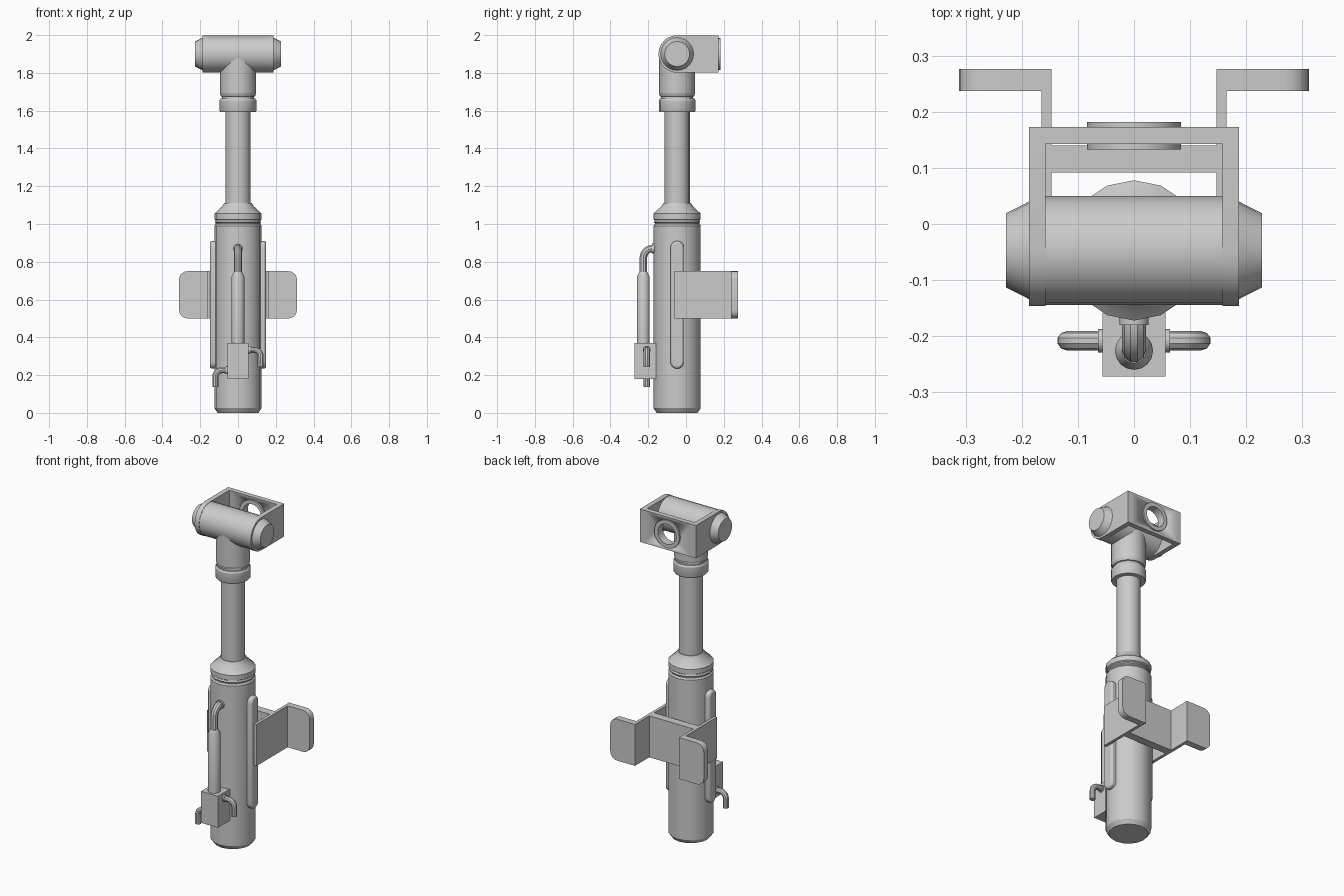
import bpy, bmesh
from math import sin, cos, pi
from mathutils import Matrix, Vector

if "Cube" in bpy.data.objects:
    bpy.data.objects.remove(bpy.data.objects["Cube"])

CY = -0.047                      # y of the main axis


def finish(name, bm, bevel=0):
    bmesh.ops.recalc_face_normals(bm, faces=bm.faces)
    me = bpy.data.meshes.new(name)
    bm.to_mesh(me)
    bm.free()
    ob = bpy.data.objects.new(name, me)
    bpy.context.collection.objects.link(ob)
    if bevel:
        m = ob.modifiers.new("bevel", 'BEVEL')
        m.width, m.segments, m.limit_method = bevel, 2, 'ANGLE'
        m.angle_limit = 0.8
    smooth(ob)
    return ob


def smooth(ob):
    bpy.ops.object.select_all(action='DESELECT')
    ob.select_set(True)
    bpy.context.view_layer.objects.active = ob
    bpy.ops.object.shade_smooth_by_angle(angle=0.52)


def lathe(name, profile, centre, axis='z', seg=16, closed=False):
    """Revolve (radius, height) points round an axis through centre."""
    rot = {'z': Matrix(), 'x': Matrix.Rotation(pi / 2, 4, 'Y'),
           'y': Matrix.Rotation(-pi / 2, 4, 'X')}[axis]
    mat = Matrix.Translation(centre) @ rot
    bm = bmesh.new()
    rings = [[bm.verts.new(mat @ Vector((r * cos(2 * pi * i / seg), r * sin(2 * pi * i / seg), h)))
              for i in range(seg)] for r, h in profile]
    pairs = list(zip(rings, rings[1:]))
    if closed:
        pairs.append((rings[-1], rings[0]))
    else:
        bm.faces.new(rings[0])
        bm.faces.new(rings[-1])
    for a, b in pairs:
        for i in range(seg):
            j = (i + 1) % seg
            bm.faces.new((a[i], a[j], b[j], b[i]))
    return finish(name, bm)


def prism(name, pts, lo, hi, axis, bevel=0):
    """Extrude a 2D outline from lo to hi along an axis."""
    put = {'x': lambda u, v, d: (d, u, v), 'y': lambda u, v, d: (u, d, v),
           'z': lambda u, v, d: (u, v, d)}[axis]
    bm = bmesh.new()
    a = [bm.verts.new(put(u, v, lo)) for u, v in pts]
    b = [bm.verts.new(put(u, v, hi)) for u, v in pts]
    bm.faces.new(a)
    bm.faces.new(b)
    for i in range(len(a)):
        j = (i + 1) % len(a)
        bm.faces.new((a[i], a[j], b[j], b[i]))
    return finish(name, bm, bevel)


def rect(u0, u1, v0, v1):
    return [(u0, v0), (u1, v0), (u1, v1), (u0, v1)]


def arc(u, v, r, a0, a1, n):
    return [(u + r * cos(a0 + (a1 - a0) * i / n), v + r * sin(a0 + (a1 - a0) * i / n))
            for i in range(n + 1)]


def pipe(name, start, corner, end, bend, r):
    """Round tube with one rounded elbow."""
    s, c, e = Vector(start), Vector(corner), Vector(end)
    d0, d1 = (s - c).normalized(), (e - c).normalized()
    o = c + (d0 + d1) * bend
    pts = [s] + [o - d1 * bend * cos(t * pi / 12) - d0 * bend * sin(t * pi / 12)
                 for t in range(7)] + [e]
    cu = bpy.data.curves.new(name, 'CURVE')
    cu.dimensions, cu.bevel_depth, cu.bevel_resolution = '3D', r, 3
    cu.use_fill_caps = True
    sp = cu.splines.new('POLY')
    sp.points.add(len(pts) - 1)
    for p, q in zip(sp.points, pts):
        p.co = (*q, 1)
    ob = bpy.data.objects.new(name, cu)
    bpy.context.collection.objects.link(ob)
    bpy.ops.object.select_all(action='DESELECT')
    ob.select_set(True)
    bpy.context.view_layer.objects.active = ob
    bpy.ops.object.convert(target='MESH')
    smooth(bpy.context.view_layer.objects.active)


# Main cylinder, end cap, rod and neck
lathe("cylinder_body", [(0.108, 0), (0.125, 0.025), (0.125, 0.99), (0.118, 1.0), (0.118, 1.005),
                        (0.122, 1.01), (0.118, 1.02), (0.125, 1.025), (0.125, 1.055),
                        (0.082, 1.095), (0.08, 1.1), (0.072, 1.112), (0.06, 1.112)], (0, CY, 0))
lathe("piston_rod", [(0.067, 1.08), (0.067, 1.62)], (0, CY, 0))
lathe("rod_collar", [(0.06, 1.592), (0.093, 1.592), (0.097, 1.6), (0.097, 1.655), (0.091, 1.665),
                     (0.085, 1.665), (0.085, 1.675), (0.092, 1.677), (0.092, 1.685),
                     (0.095, 1.69), (0.095, 1.9)], (0, CY, 0))

# Cross head with tapered ends
lathe("cross_head", [(0.066, -0.228), (0.087, -0.187), (0.097, -0.185), (0.097, 0.185),
                     (0.087, 0.187), (0.066, 0.228)], (0, CY, 1.9), 'x', 24)

# Upper yoke: two cheeks, a back plate with a hole, and a bush
cheek = arc(CY, 1.9, 0.099, pi / 2, 3 * pi / 2, 12) + [(0.173, 1.801), (0.173, 1.999)]
for side, s in (("left", -1), ("right", 1)):
    prism("yoke_cheek_" + side, cheek, s * 0.158, s * 0.187, 'x')
plate = prism("yoke_back", rect(-0.16, 0.16, 1.801, 1.999), 0.143, 0.173, 'y')
cutter = lathe("hole_cutter", [(0.07, -0.1), (0.07, 0.1)], (0, 0.16, 1.9), 'y', 24)
m = plate.modifiers.new("hole", 'BOOLEAN')
m.operation, m.object, m.solver = 'DIFFERENCE', cutter, 'EXACT'
bpy.ops.object.select_all(action='DESELECT')
bpy.context.view_layer.objects.active = plate
plate.select_set(True)
bpy.ops.object.modifier_apply(modifier="hole")
bpy.data.objects.remove(cutter)
lathe("yoke_bush", [(0.061, 0.133), (0.084, 0.133), (0.084, 0.182), (0.061, 0.182)],
      (0, 0, 1.9), 'y', 24, closed=True)

# Lower mounting bracket: cross plate, arms and rounded flanges; side rails on the body
prism("bracket_cross_plate", rect(-0.15, 0.15, 0.5, 0.75), 0.092, 0.14, 'y')
wing = ([(0.147, 0.75), (0.147, 0.5)] + arc(0.267, 0.545, 0.045, -pi / 2, 0, 5)
        + arc(0.267, 0.705, 0.045, 0, pi / 2, 5))
rail = (arc(CY, 0.876, 0.035, 0, pi, 8) + arc(CY, 0.269, 0.035, pi, 2 * pi, 8))
for side, s in (("left", -1), ("right", 1)):
    prism("bracket_arm_" + side, rect(-0.06, 0.24, 0.5, 0.75), s * 0.147, s * 0.165, 'x')
    prism("bracket_flange_" + side, [(s * u, v) for u, v in wing], 0.237, 0.276, 'y')
    prism("side_rail_" + side, rail, s * 0.1, s * 0.148, 'x', 0.01)

# Valve block, accumulator tube and its pipe into the body
prism("valve_block", rect(-0.056, 0.056, 0.18, 0.37), -0.272, -0.158, 'y')
lathe("accumulator", [(0.034, 0.36), (0.034, 0.72), (0.022, 0.745)], (0, -0.226, 0))
pipe("accumulator_pipe", (0, -0.226, 0.73), (0, -0.226, 0.87), (0, -0.15, 0.87), 0.05, 0.021)
lathe("pipe_flange", [(0.026, -0.18), (0.026, -0.16)], (0, 0, 0.87), 'y')

# Hose elbows on each side of the valve block
for side, s, z in (("left", -1, 0.226), ("right", 1, 0.334)):
    pipe("elbow_" + side, (s * 0.05, -0.208, z), (s * 0.12, -0.208, z),
         (s * 0.12, -0.208, z - 0.09), 0.035, 0.017)
    lathe("elbow_flange_" + side, [(0.021, s * 0.05), (0.021, s * 0.064)], (0, -0.208, z), 'x')
